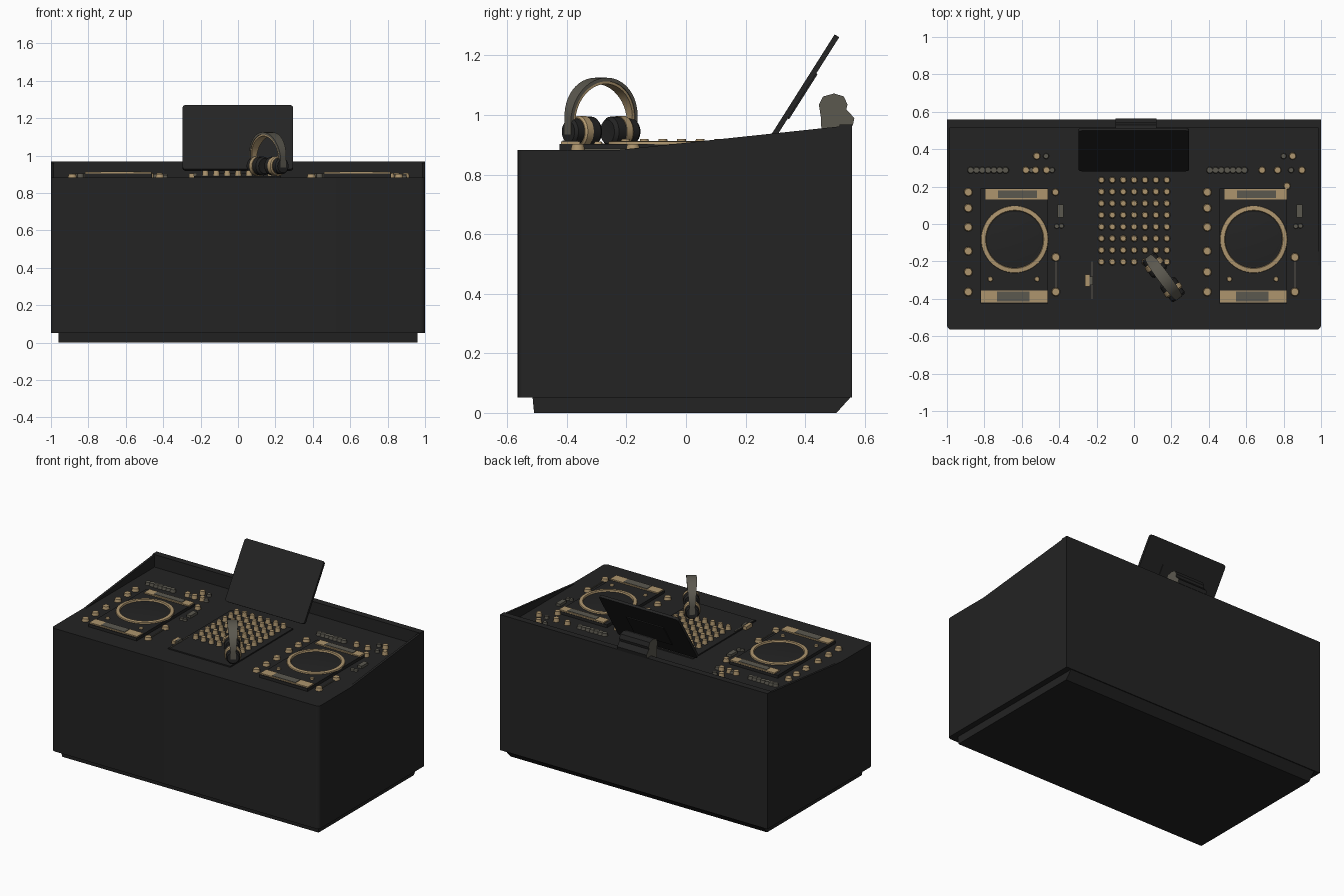
import bpy, bmesh, math
from mathutils import Matrix, Vector

if "Cube" in bpy.data.objects:
    bpy.data.objects.remove(bpy.data.objects["Cube"])


def material(name, rgb):
    m = bpy.data.materials.new(name)
    m.diffuse_color = (*rgb, 1)
    m.use_nodes = True
    m.node_tree.nodes["Principled BSDF"].inputs["Base Color"].default_value = m.diffuse_color
    return m


BLACK = material("matte black", (0.017, 0.017, 0.017))
TAN = material("brass tan", (0.42, 0.30, 0.155))
GREY = material("warm grey", (0.105, 0.098, 0.078))


def finish(bm, name, *mats, smooth=False):
    bmesh.ops.recalc_face_normals(bm, faces=bm.faces)
    me = bpy.data.meshes.new(name)
    bm.to_mesh(me)
    bm.free()
    for m in mats:
        me.materials.append(m)
    ob = bpy.data.objects.new(name, me)
    bpy.context.collection.objects.link(ob)
    if smooth:
        bpy.ops.object.select_all(action='DESELECT')
        bpy.context.view_layer.objects.active = ob
        ob.select_set(True)
        bpy.ops.object.shade_smooth_by_angle(angle=math.radians(35))
    return ob


def add_box(bm, x0, x1, y0, y1, z0, z1):
    m = Matrix.Translation(((x0 + x1) / 2, (y0 + y1) / 2, (z0 + z1) / 2))
    m = m @ Matrix.Diagonal((x1 - x0, y1 - y0, z1 - z0, 1))
    return bmesh.ops.create_cube(bm, size=1, matrix=m)['verts']


def boxes(name, mat, *dims):
    bm = bmesh.new()
    for d in dims:
        add_box(bm, *d)
    return finish(bm, name, mat)


def knobs(name, mat, pts, r, z0, z1, seg=14):
    bm = bmesh.new()
    for x, y in pts:
        bmesh.ops.create_cone(bm, cap_ends=True, segments=seg, radius1=r, radius2=r * 0.82,
                              depth=z1 - z0, matrix=Matrix.Translation((x, y, (z0 + z1) / 2)))
    return finish(bm, name, mat, smooth=True)


def prism(name, mat, pts, x0, x1, cap=None):
    """Extrude a (y, z) profile along x; cap = material for the end faces."""
    bm = bmesh.new()
    f = bm.faces.new([bm.verts.new((x0, y, z)) for y, z in pts])
    r = bmesh.ops.extrude_face_region(bm, geom=[f])
    bmesh.ops.translate(bm, vec=(x1 - x0, 0, 0),
                        verts=[v for v in r['geom'] if isinstance(v, bmesh.types.BMVert)])
    bm.normal_update()
    for f in bm.faces:
        f.material_index = 1 if cap and abs(f.normal.x) > 0.9 else 0
    return finish(bm, name, mat, *([cap] if cap else []))


def lathe(name, mat, pts, matrix, seg=48):
    """Spin a closed (radius, height) profile about z."""
    bm = bmesh.new()
    vs = [bm.verts.new((r, 0, z)) for r, z in pts]
    es = [bm.edges.new((vs[i], vs[(i + 1) % len(vs)])) for i in range(len(vs))]
    bmesh.ops.spin(bm, geom=vs + es, cent=(0, 0, 0), axis=(0, 0, 1),
                   angle=math.tau, steps=seg, use_duplicate=False)
    bmesh.ops.remove_doubles(bm, verts=bm.verts, dist=1e-5)
    bmesh.ops.transform(bm, matrix=matrix, verts=bm.verts)
    return finish(bm, name, mat, smooth=True)


TOP = 0.883

# cabinet with rounded front corners
bm = bmesh.new()
add_box(bm, -1, 1, -0.565, 0.558, 0.052, TOP)
edges = [e for e in bm.edges if all(v.co.y < 0 for v in e.verts)
         and abs(e.verts[0].co.z - e.verts[1].co.z) > 0.5]
bmesh.ops.bevel(bm, geom=edges, offset=0.025, segments=4, affect='EDGES', profile=0.5)
finish(bm, "cabinet", BLACK, smooth=True)

# plinth, flared at the back
prism("plinth", BLACK, [(-0.51, 0), (0.505, 0), (0.553, 0.053), (-0.515, 0.053)], -0.96, 0.96)

# back wall and sloping side walls
boxes("back_wall", BLACK, (-1, 1, 0.515, 0.558, TOP - 0.01, 0.968))
for side, s in (("left", -1), ("right", 1)):
    prism(side + "_side_wall", BLACK, [(-0.27, TOP - 0.005), (0.52, TOP - 0.005), (0.52, 0.962)],
          s, s * 0.985)

# two player decks
for side, cx in (("left", -0.638), ("right", 0.64)):
    def shift(pts):
        return [(cx + x, y) for x, y in pts]
    P = 0.903
    boxes(side + "_deck_panel", BLACK, (cx - 0.182, cx + 0.178, -0.425, 0.19, TOP - 0.005, P))
    boxes(side + "_deck_bars", TAN,
          (cx - 0.155, cx + 0.178, 0.13, 0.188, P - 0.002, P + 0.008),
          (cx - 0.18, cx + 0.176, -0.42, -0.355, P - 0.002, P + 0.008))
    boxes(side + "_deck_displays", GREY,
          (cx - 0.09, cx + 0.12, 0.14, 0.18, P, P + 0.011),
          (cx - 0.095, cx + 0.08, -0.415, -0.36, P, P + 0.011))
    at = Matrix.Translation((cx, -0.082, 0))
    lathe(side + "_platter_ring", TAN,
          [(0.152, P - 0.002), (0.18, P - 0.002), (0.178, P + 0.008), (0.156, P + 0.01)], at, 56)
    knobs(side + "_platter", BLACK, [(cx, -0.082)], 0.154, P - 0.002, P + 0.003, 56)
    # push buttons around the player
    knobs(side + "_deck_dots", TAN, shift([(-0.13, -0.295), (0.12, -0.295)]), 0.014, P, P + 0.008)
    column = [(-0.248, y) for y in (0.17, 0.085, -0.017, -0.145, -0.257, -0.363)]
    fader = [(0.22, -0.178), (0.22, -0.363)]
    knobs(side + "_buttons", TAN, shift(column + fader), 0.024, TOP - 0.002, 0.902)
    boxes(side + "_pitch_fader_slot", GREY, (cx + 0.217, cx + 0.223, -0.35, -0.19, TOP - 0.002, 0.888))
    boxes(side + "_switch", GREY, (cx + 0.228, cx + 0.26, 0.035, 0.105, TOP - 0.002, 0.9))
    knobs(side + "_small_buttons", GREY, shift([(0.225, -0.012), (0.25, -0.01)]),
          0.014, TOP - 0.002, 0.895)
    # rear control row
    knobs(side + "_strip_knobs", GREY, shift([(-0.235 + i * 0.031, 0.288) for i in range(7)]),
          0.019, TOP - 0.002, 0.903)
    if cx < 0:
        row = [(0.06, 0.288), (0.112, 0.288), (0.17, 0.288), (0.118, 0.363), (0.218, 0.17)]
        greys = [(0.09, 0.288), (0.168, 0.363), (0.2, 0.288)]
    else:
        row = [(0.045, 0.288), (0.128, 0.288), (0.258, 0.288), (0.208, 0.363), (0.178, 0.203)]
        greys = [(0.16, 0.363), (0.2, 0.288)]
    knobs(side + "_rear_knobs", TAN, shift(row), 0.02, TOP - 0.002, 0.908)
    knobs(side + "_rear_grey_knobs", GREY, shift(greys), 0.016, TOP - 0.002, 0.9)

# mixer with an 8 by 7 grid of knobs
boxes("mixer_panel", BLACK, (-0.235, 0.23, -0.41, 0.26, TOP - 0.005, 0.891))
grid = [(-0.174 + i * 0.0583, 0.235 - j * 0.0625) for i in range(7) for j in range(8)]
knobs("mixer_knob_bases", GREY, grid, 0.02, 0.889, 0.896, 12)
knobs("mixer_knobs", TAN, grid, 0.0175, 0.894, 0.92, 12)
boxes("mixer_fader_slot", GREY, (-0.228, -0.222, -0.4, -0.2, 0.889, 0.894))
boxes("mixer_fader_cap", TAN, (-0.262, -0.236, -0.335, -0.27, TOP - 0.002, 0.905))
boxes("mixer_fader_thumb", GREY, (-0.238, -0.22, -0.325, -0.28, 0.889, 0.908))

# tilted screen with a mounting plate on its back
tilt = Matrix.Translation((0, 0.398, 1.094)) @ Matrix.Rotation(-math.atan2(0.212, 0.335), 4, 'X')
bm = bmesh.new()
add_box(bm, -0.297, 0.295, -0.009, 0.009, -0.203, 0.203)
corners = [e for e in bm.edges if abs(e.verts[0].co.y - e.verts[1].co.y) > 0.01]
bmesh.ops.bevel(bm, geom=corners, offset=0.018, segments=3, affect='EDGES', profile=0.5)
finish(bm, "screen", BLACK).matrix_world = tilt
boxes("screen_back_plate", BLACK, (-0.14, 0.14, 0.008, 0.014, -0.12, 0.06)).matrix_world = tilt

# clamp holding the screen on the back wall
prism("screen_clamp", BLACK,
      [(0.456, 0.90), (0.453, 0.99), (0.446, 1.035), (0.46, 1.062), (0.497, 1.072), (0.53, 1.062),
       (0.542, 1.035), (0.538, 1.018), (0.565, 0.99), (0.56, 0.965), (0.518, 0.965), (0.505, 0.905)],
      -0.1, 0.12, cap=GREY)

# headphones: local x runs from cup to cup
place = Matrix.Translation((0.158, -0.285, 0)) @ Matrix.Rotation(math.atan2(-0.8, 0.6), 4, 'Z')


def band(name, mat, r0, r1, half, drop):
    bm = bmesh.new()
    path = [(-1, 0, -drop)] + [(-math.cos(a), math.sin(a), 0) for a in
                               [math.pi * i / 24 for i in range(25)]] + [(1, 0, -drop)]
    rings = []
    for c, s, d in path:
        w = half * (0.55 + 0.45 * s)
        rings.append([bm.verts.new((r * c, y, 0.985 + r * s + d))
                      for r, y in ((r0, -w), (r1, -w), (r1, w), (r0, w))])
    for a, b in zip(rings, rings[1:]):
        for i in range(4):
            bm.faces.new((a[i], a[(i + 1) % 4], b[(i + 1) % 4], b[i]))
    bm.faces.new(rings[0])
    bm.faces.new(rings[-1])
    finish(bm, name, mat, smooth=True).matrix_world = place


band("headband", GREY, 0.128, 0.14, 0.032, 0.05)
band("headband_padding", TAN, 0.119, 0.129, 0.028, 0.01)

for side, s in (("left", -1), ("right", 1)):
    turn = place @ Matrix.Translation((0, 0, 0.944)) @ Matrix.Rotation(s * math.pi / 2, 4, 'Y')
    for part, mat, pts in (
            ("ear_cushion", BLACK, [(0, 0.03), (0.04, 0.026), (0.05, 0.038), (0.05, 0.072), (0, 0.072)]),
            ("cup_ring", TAN, [(0, 0.07), (0.053, 0.07), (0.053, 0.095), (0.047, 0.102), (0, 0.102)]),
            ("cup_shell", BLACK, [(0, 0.1), (0.044, 0.1), (0.044, 0.128), (0.036, 0.138), (0, 0.138)])):
        lathe(side + "_" + part, mat, pts, turn, 28)
